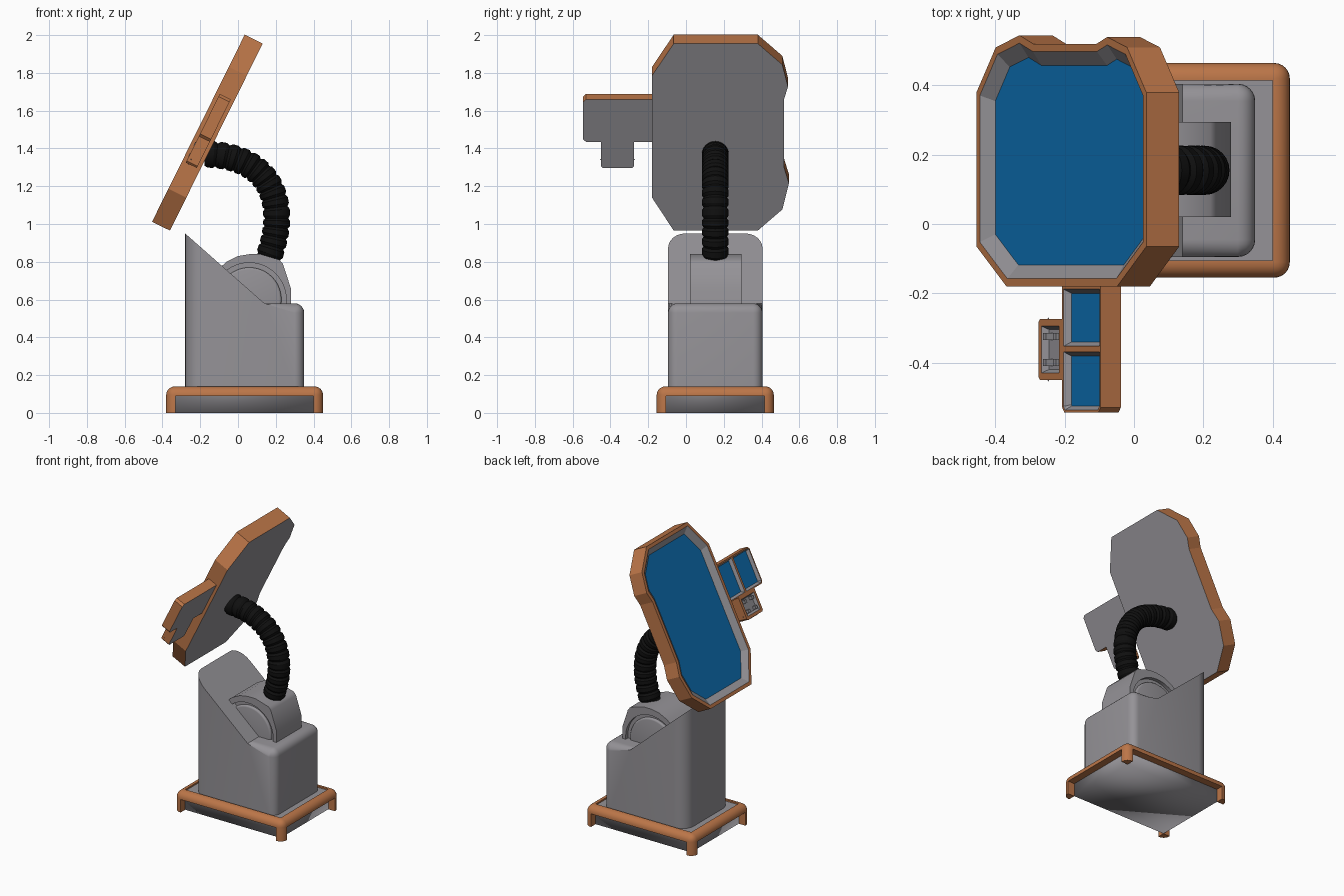
import bpy, bmesh, math
from mathutils import Vector
from mathutils.geometry import interpolate_bezier

if "Cube" in bpy.data.objects:
    bpy.data.objects.remove(bpy.data.objects["Cube"])


def material(name, rgb):
    m = bpy.data.materials.new(name)
    m.use_nodes = True
    m.diffuse_color = (*rgb, 1)
    m.node_tree.nodes["Principled BSDF"].inputs["Base Color"].default_value = (*rgb, 1)
    return m


ORANGE = material("copper orange", (0.50, 0.18, 0.065))
GREY = material("warm grey", (0.30, 0.29, 0.31))
BLUE = material("display blue", (0.004, 0.16, 0.45))
BLACK = material("rubber black", (0.005, 0.005, 0.005))


def make(name, bm, mats, smooth=None):
    mesh = bpy.data.meshes.new(name)
    bm.to_mesh(mesh)
    bm.free()
    ob = bpy.data.objects.new(name, mesh)
    bpy.context.collection.objects.link(ob)
    for m in mats:
        mesh.materials.append(m)
    if smooth:
        shade(ob, smooth)
    return ob


def activate(ob):
    bpy.ops.object.select_all(action="DESELECT")
    ob.select_set(True)
    bpy.context.view_layer.objects.active = ob


def shade(ob, degrees):
    activate(ob)
    bpy.ops.object.shade_smooth_by_angle(angle=math.radians(degrees))


def prism(outline, a, b, place):
    """Extrude a 2D outline from depth a to b, with place() giving world points."""
    bm = bmesh.new()
    low, high = [[bm.verts.new(place(p, q, d)) for p, q in outline] for d in (a, b)]
    bm.faces.new(low)
    bm.faces.new(high)
    n = len(outline)
    for i in range(n):
        j = (i + 1) % n
        bm.faces.new((low[i], low[j], high[j], high[i]))
    bmesh.ops.recalc_face_normals(bm, faces=bm.faces[:])
    return bm


def upright(x, z, y):
    return Vector((x, y, z))


def box(x0, x1, y0, y1, z0, z1):
    return prism([(x0, z0), (x1, z0), (x1, z1), (x0, z1)], y0, y1, upright)


def bevel(bm, rule, width, segments=6):
    edges = [e for e in bm.edges if rule(*(v.co for v in e.verts))]
    bmesh.ops.bevel(bm, geom=edges, offset=width, segments=segments, profile=0.5,
                    affect="EDGES", clamp_overlap=True)


def vertical(a, b):
    return abs(a.x - b.x) + abs(a.y - b.y) < 0.001


def cut(ob, cutter_bm):
    cutter = make(ob.name + "_cutter", cutter_bm, [])
    mod = ob.modifiers.new("cut", "BOOLEAN")
    mod.object, mod.operation, mod.solver = cutter, "DIFFERENCE", "EXACT"
    activate(ob)
    bpy.ops.object.modifier_apply(modifier=mod.name)
    bpy.data.objects.remove(cutter)


# Base: rounded frame on corner legs, around a recessed plinth
bm = box(-0.38, 0.45, -0.155, 0.465, 0, 0.14)
bevel(bm, lambda a, b: a.z + b.z > 0.1, 0.045)
frame = make("base_frame", bm, [ORANGE])
cut(frame, box(-0.33, 0.40, -1, 1, -0.1, 0.09))
cut(frame, box(-1, 1, -0.105, 0.415, -0.1, 0.09))
cut(frame, box(-0.33, 0.40, -0.105, 0.415, -0.1, 0.5))
shade(frame, 35)

bm = box(-0.33, 0.40, -0.105, 0.415, 0, 0.13)
for f in bm.faces:
    f.smooth = True
for e in bm.edges:
    e.smooth = not all(v.co.z > 0.1 for v in e.verts)
make("base_plinth", bm, [GREY])

# Pedestal: tall back, slope and low step, with rounded corners
bm = prism([(-0.28, 0.12), (0.35, 0.12), (0.35, 0.58), (0.14, 0.58), (-0.26, 0.94), (-0.28, 0.94)],
           -0.095, 0.405, upright)
bevel(bm, lambda a, b: vertical(a, b) and a.x < 0, 0.015, 2)
bm.free()
bm = prism([(-0.28, 0.12), (0.35, 0.12), (0.35, 0.58), (0.14, 0.58), (-0.28, 0.95)],
           -0.095, 0.405, upright)
bevel(bm, lambda a, b: vertical(a, b) and a.x < 0, 0.09)
bevel(bm, lambda a, b: a.x > 0.1 and b.x > 0.1 and a.z + b.z > 0.5
      and not (abs(a.x - 0.14) < 0.01 and abs(b.x - 0.14) < 0.01), 0.05)
make("pedestal", bm, [GREY], 35)

# Joint housing with a round recess and disc on each side
housing = make("joint_housing", prism(
    [(-0.10, 0.4), (-0.10, 0.765), (-0.06, 0.80), (0, 0.83), (0.06, 0.84), (0.12, 0.84),
     (0.22, 0.81), (0.237, 0.79), (0.28, 0.66), (0.28, 0.4)], 0.02, 0.295, upright), [GREY])


def round_outline(r, n=48):
    return [(0.06 + r * math.cos(i * math.tau / n), 0.60 + r * math.sin(i * math.tau / n)) for i in range(n)]


for y0, y1 in ((-0.1, 0.045), (0.27, 0.4)):
    cut(housing, prism(round_outline(0.195), y0, y1, upright))
shade(housing, 35)
bm = prism(round_outline(0.17), 0.028, 0.287, upright)
bevel(bm, lambda a, b: abs(a.y - b.y) < 0.001, 0.012, 3)
make("joint_disc", bm, [GREY], 35)

# Ribbed flexible neck swept along two curves
start, mid, end = (Vector((0.145, 0.155, 0.77)), Vector((0.205, 0.155, 1.03)), Vector((-0.175, 0.155, 1.37)))
path = interpolate_bezier(start, Vector((0.18, 0.155, 0.87)), Vector((0.205, 0.155, 0.95)), mid, 21)
path += interpolate_bezier(mid, Vector((0.205, 0.155, 1.25)), Vector((0.06, 0.155, 1.365)), end, 45)[1:]
bm = bmesh.new()
side, rings, sides = Vector((0, 1, 0)), [], 24
for i, p in enumerate(path):
    along = (path[min(i + 1, len(path) - 1)] - path[max(i - 1, 0)]).normalized()
    across = along.cross(side)
    r = 0.061 if i % 4 == 0 else 0.071
    rings.append([bm.verts.new(p + r * (side * math.cos(k * math.tau / sides) +
                                        across * math.sin(k * math.tau / sides))) for k in range(sides)])
for a, b in zip(rings, rings[1:]):
    for k in range(sides):
        j = (k + 1) % sides
        bm.faces.new((a[k], a[j], b[j], b[k]))
bm.faces.new(rings[0])
bm.faces.new(rings[-1])
bmesh.ops.recalc_face_normals(bm, faces=bm.faces[:])
make("flexible_neck", bm, [BLACK], 30)

# Tilted screen plane: y across, u up the slope, w out of the display
CORNER = Vector((-0.36, 0, 0.965))
UP, OUT = Vector((0.444, 0, 0.896)), Vector((-0.896, 0, 0.444))


def tilted(y, u, w):
    return CORNER + Vector((0, y, 0)) + UP * u + OUT * w


def panel(name, outline, w0, w1, rim, slope, depth, fill, split=None):
    """Orange slab with a grey back and a sunken, bevelled display."""
    bm = prism(outline, w0, w1, tilted)
    if split is not None:
        bmesh.ops.bisect_plane(bm, geom=bm.verts[:] + bm.edges[:] + bm.faces[:],
                               plane_co=(0, split, 0), plane_no=(0, 1, 0))
    bm.normal_update()
    fronts = [f for f in bm.faces if f.normal.dot(OUT) > 0.9]
    for f in bm.faces:
        f.material_index = 1 if f.normal.dot(OUT) < -0.9 else 0
    for f in fronts:
        bmesh.ops.inset_region(bm, faces=[f], thickness=rim, use_even_offset=True, use_boundary=True)
        walls = bmesh.ops.inset_region(bm, faces=[f], thickness=slope, depth=-depth,
                                       use_even_offset=True, use_boundary=True)["faces"]
        for wall in walls:
            wall.material_index = 1
        f.material_index = 2
    return make(name, bm, [ORANGE, GREY, fill])


# Main screen with chamfered corners and a shallow notch along one side
panel("main_screen", [(-0.065, 0), (0.38, 0), (0.51, 0.125), (0.545, 0.28), (0.52, 0.37), (0.52, 0.78),
                      (0.54, 0.85), (0.51, 0.98), (0.38, 1.105), (-0.065, 1.105),
                      (-0.18, 0.915), (-0.18, 0.195)], 0, 0.106, 0.022, 0.04, 0.03, BLUE)

# Side display with two windows
panel("side_display", [(-0.18, 0.515), (-0.18, 0.765), (-0.53, 0.765), (-0.545, 0.75),
                       (-0.545, 0.53), (-0.53, 0.515)], 0.02, 0.085, 0.008, 0.012, 0.02, BLUE, -0.361)

# Control pad with four small buttons
panel("control_pad", [(-0.275, 0.515), (-0.275, 0.37), (-0.285, 0.36), (-0.44, 0.36),
                      (-0.45, 0.37), (-0.45, 0.515)], 0.02, 0.085, 0.02, 0.01, 0.02, GREY)
for y in (-0.325, -0.40):
    for u in (0.405, 0.47):
        s = 0.01
        make("pad_button", prism([(y - s, u - s), (y + s, u - s), (y + s, u + s), (y - s, u + s)],
                                 0.06, 0.088, tilted), [GREY])
